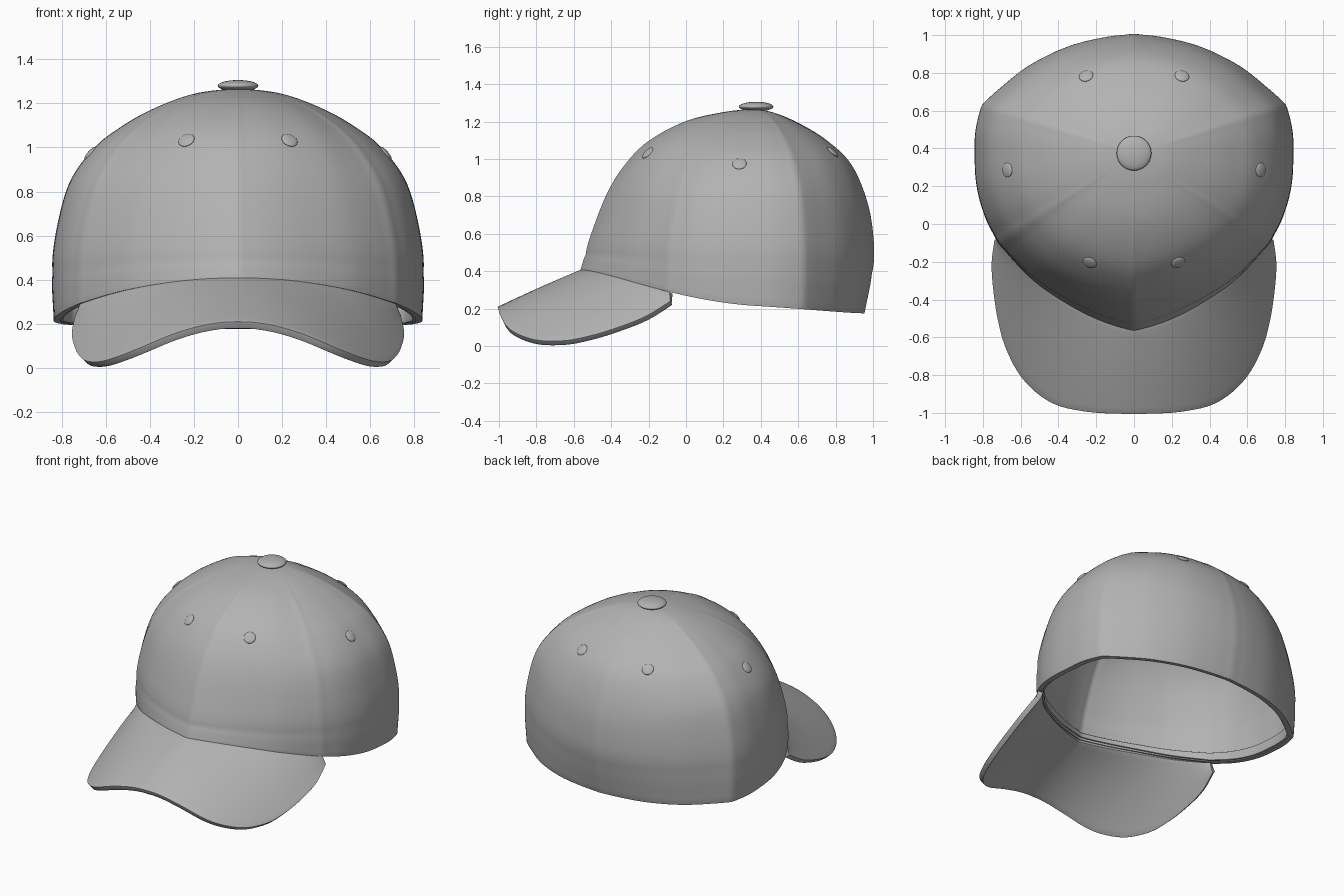
import bpy, math
from mathutils import Vector

if "Cube" in bpy.data.objects:
    bpy.data.objects.remove(bpy.data.objects["Cube"])

mat = bpy.data.materials.new("cloth grey")
mat.use_nodes = True
GREY = (0.45, 0.45, 0.45, 1)
mat.diffuse_color = GREY
mat.node_tree.nodes["Principled BSDF"].inputs["Base Color"].default_value = GREY

CENTRE = Vector((0, 0.37))
# Left half of the base outline; each of the three cloth panels takes five spans
OUTLINE = [
    (0, -.558), (.13, -.53), (.3, -.455), (.5, -.33), (.63, -.21),
    (.72, -.1), (.79, .03), (.835, .2), (.845, .38), (.838, .51),
    (.8, .63), (.7, .73), (.55, .845), (.35, .94), (.15, .988), (0, 1),
]
SPANS = 5
# Continued past the middle at both ends, so the halves join smoothly
LOOP = [(-OUTLINE[1][0], OUTLINE[1][1])] + OUTLINE + [(-OUTLINE[-2][0], OUTLINE[-2][1])]
# Crown profiles from rim to top: (share of outline radius, height)
FRONT = [(1, .405), (.97, .5), (.938, .6), (.855, .8), (.76, .95), (.617, 1.09), (.4, 1.2), (.185, 1.25), (0, 1.27)]
SIDE = [(.99, .215), (1, .45), (.97, .65), (.9, .85), (.77, 1), (.64, 1.087), (.47, 1.17), (.24, 1.243), (0, 1.27)]
BACK = [(.92, .175), (.99, .4), (1, .55), (.95, .76), (.81, .97), (.6, 1.1), (.37, 1.19), (.17, 1.245), (0, 1.27)]
# Left half of the brim edge, from the middle of the front to the temple
BRIM = [(0, -1), (.24, -.988), (.43, -.94), (.575, -.82), (.665, -.66), (.71, -.5), (.735, -.33), (.742, -.2), (.727, -.08)]


def spline(points, u):
    """Smooth curve through points; u counts points."""
    p = [Vector(q) for q in points]
    p = [2 * p[0] - p[1]] + p + [2 * p[-1] - p[-2]]
    i = min(int(u), len(points) - 2)
    t = u - i
    a, b, c, d = p[i:i + 4]
    return b + (c - a) * (t / 2) + (2 * a - 5 * b + 4 * c - d) * (t * t / 2) + (3 * b - a - 3 * c + d) * (t ** 3 / 2)


def crown_point(panel, t, u):
    """Point on the crown: t runs across a panel, u from rim to top."""
    out = spline(LOOP, 1 + SPANS * (panel + t)) - CENTRE
    side = (out.x / out.length) ** 2
    end = FRONT if out.y < 0 else BACK
    f, z = spline(SIDE, u) * side + spline(end, u) * (1 - side)
    # rim falls towards the back
    z -= 0.06 * out.y * side * max(0, 1 - u)
    # fuller panels, raised seams and the sewn band line
    full = (0.022, 0, 0.008)[panel]
    f += full * math.sin(math.pi * t) ** 2 * math.exp(-((u - 5) / 1.8) ** 2)
    f += 0.007 * math.exp(-(min(t, 1 - t) / 0.05) ** 2) * min(1, f * 2)
    f -= 0.004 * math.exp(-((u - 0.9) / 0.15) ** 2)
    return Vector((out.x * f, CENTRE.y + out.y * f, z))


def mirrored(p):
    return Vector((-p.x, p.y, p.z))


def make(name, verts, faces, thickness, offset, bevel):
    mesh = bpy.data.meshes.new(name)
    mesh.from_pydata(verts, [], faces)
    obj = bpy.data.objects.new(name, mesh)
    bpy.context.collection.objects.link(obj)
    mesh.materials.append(mat)
    shell = obj.modifiers.new("thickness", "SOLIDIFY")
    shell.thickness, shell.offset = thickness, offset
    soft = obj.modifiers.new("soft edge", "BEVEL")
    soft.width, soft.segments, soft.angle_limit = bevel, 3, math.radians(50)
    smooth(obj)


def smooth(obj):
    bpy.ops.object.select_all(action="DESELECT")
    obj.select_set(True)
    bpy.context.view_layer.objects.active = obj
    bpy.ops.object.shade_smooth_by_angle(angle=math.radians(60))


def grid_faces(rows, cols, closed):
    return [(r * cols + c, r * cols + (c + 1) % cols, (r + 1) * cols + (c + 1) % cols, (r + 1) * cols + c)
            for r in range(rows - 1) for c in range(cols if closed else cols - 1)]


# Stations round the crown: left half, then the mirrored right half
STEPS = 30
half = [(p, i / STEPS) for p in range(3) for i in range(STEPS)] + [(2, 1)]


def ring(u):
    left = [crown_point(p, t, u) for p, t in half]
    return left + [mirrored(v) for v in left[-2:0:-1]]


# Crown shell
ROWS = 44
verts = [v for r in range(ROWS) for v in ring(r * 8 / ROWS)]
cols = len(verts) // ROWS
faces = grid_faces(ROWS, cols, True)
top = len(verts)
verts.append(Vector((0, CENTRE.y, 1.27)))
last = top - cols
faces += [(last + c, last + (c + 1) % cols, top) for c in range(cols)]
make("crown", verts, faces, 0.03, -1, 0.009)

# Narrow sweatband inside the rim
verts = []
for r in range(4):
    for v in ring(r * 0.1):
        verts.append(Vector((v.x * 0.965, CENTRE.y + (v.y - CENTRE.y) * 0.965, v.z + 0.004)))
make("sweatband", verts, grid_faces(4, cols, True), 0.016, -1, 0.004)


# Curved brim, lofted from the crown rim to its outer edge
def sheet(p):
    return 0.405 + 0.48 * (p.y + 0.56) - 0.77 * p.x ** 2


SPAN, DEPTH = 48, 14
verts = []
for j in range(DEPTH + 1):
    v = j / DEPTH
    row = []
    for i in range(SPAN + 1):
        s = i / SPAN
        rim = crown_point(0, s, 0)
        inner = Vector((rim.x * 0.98, rim.y + 0.02))
        xy = inner.lerp(spline(BRIM, s * (len(BRIM) - 1)), v)
        z = sheet(xy) + (rim.z - 0.008 - sheet(inner)) * (1 - v) ** 2
        row.append(Vector((xy.x, xy.y, z)))
    verts += [mirrored(p) for p in row[:0:-1]] + row
faces = [f[::-1] for f in grid_faces(DEPTH + 1, 2 * SPAN + 1, False)]
make("brim", verts, faces, 0.034, 0, 0.011)


def dome(name, place, normal, radius, height):
    bpy.ops.mesh.primitive_uv_sphere_add(segments=32, ring_count=16, location=place)
    obj = bpy.context.object
    obj.name = name
    obj.scale = (radius, radius, height)
    obj.rotation_euler = normal.to_track_quat("Z", "Y").to_euler()
    obj.data.materials.append(mat)
    smooth(obj)


# Button on top
dome("top_button", Vector((0, 0.375, 1.28)), Vector((0, 0, 1)), 0.092, 0.026)

# Sewn eyelets, one on each panel
for panel, t, u, label in ((0, .43, 4.55, "front"), (1, .47, 3.8, "side"), (2, .6, 4.45, "back")):
    p = crown_point(panel, t, u)
    across = crown_point(panel, t + 0.05, u) - p
    up = crown_point(panel, t, u + 0.1) - p
    n = across.cross(up).normalized()
    dome("left_" + label + "_eyelet", p, n, 0.038, 0.011)
    dome("right_" + label + "_eyelet", mirrored(p), mirrored(n), 0.038, 0.011)
